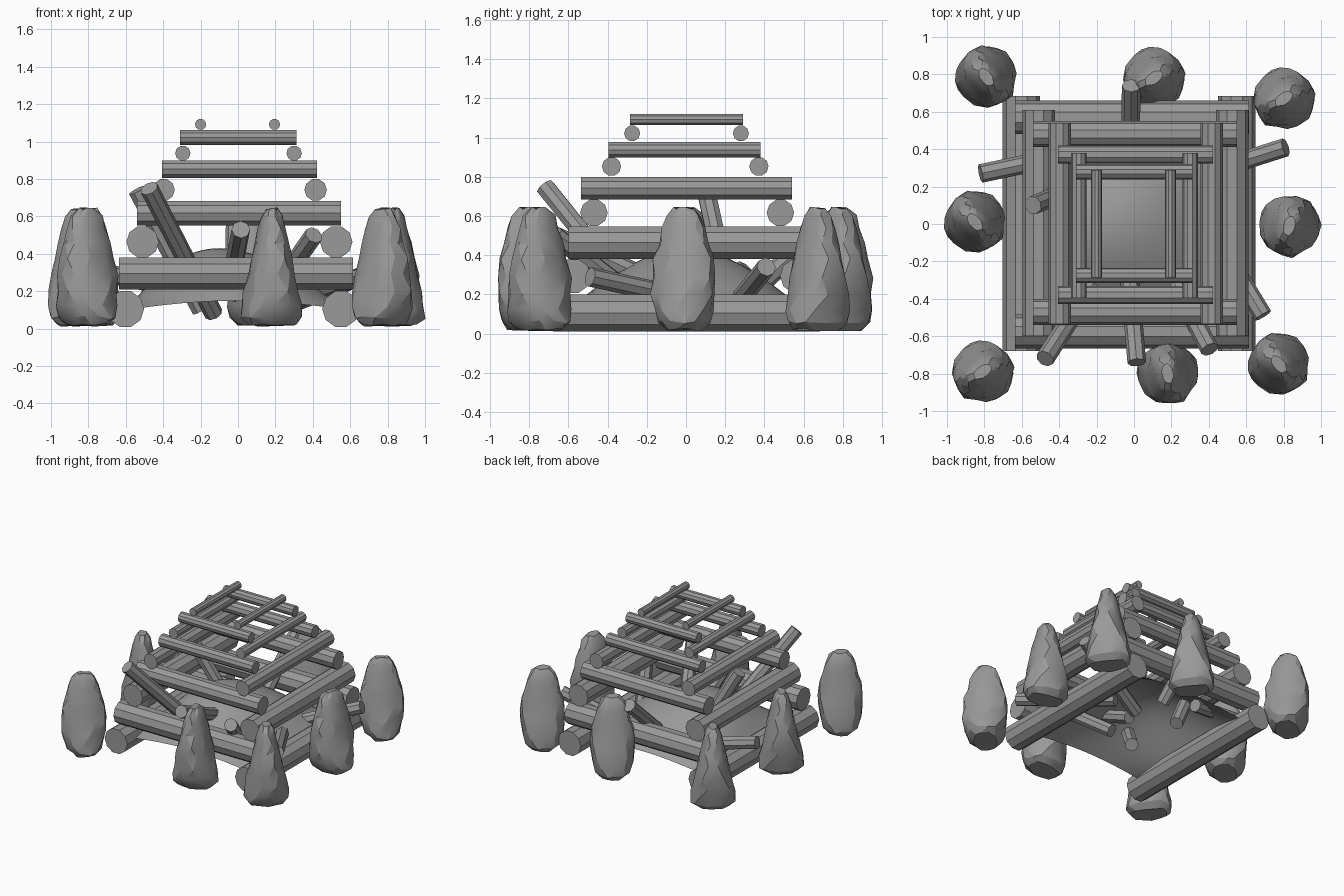
import bpy, bmesh, math, random
from mathutils import Vector

if "Cube" in bpy.data.objects:
    bpy.data.objects.remove(bpy.data.objects["Cube"], do_unlink=True)

grey = bpy.data.materials.new("plain_grey")
grey.use_nodes = True
shade = (0.32, 0.32, 0.32, 1)
grey.diffuse_color = shade
grey.node_tree.nodes["Principled BSDF"].inputs["Base Color"].default_value = shade


def finish(bm, name, smooth_angle=None):
    bmesh.ops.recalc_face_normals(bm, faces=bm.faces)
    mesh = bpy.data.meshes.new(name)
    bm.to_mesh(mesh)
    bm.free()
    mesh.materials.append(grey)
    obj = bpy.data.objects.new(name, mesh)
    bpy.context.collection.objects.link(obj)
    if smooth_angle:
        bpy.ops.object.select_all(action='DESELECT')
        obj.select_set(True)
        bpy.context.view_layer.objects.active = obj
        bpy.ops.object.shade_smooth_by_angle(angle=math.radians(smooth_angle))


def log(name, start, end, radius, sides=10):
    """Flat-sided log between two points, with a flat facet on top."""
    a, b = Vector(start), Vector(end)
    along = (b - a).normalized()
    side = along.cross(Vector((0, 0, 1))).normalized()
    up = side.cross(along)
    bm = bmesh.new()
    rings = []
    for p in (a, b):
        rings.append([bm.verts.new(p + radius * (side * math.cos(t) + up * math.sin(t)))
                      for t in (2 * math.pi * i / sides for i in range(sides))])
    for i in range(sides):
        j = (i + 1) % sides
        bm.faces.new((rings[0][i], rings[0][j], rings[1][j], rings[1][i]))
    for r in rings:
        bm.faces.new(r)
    finish(bm, name)


# Crossed log stack: height, radius, two positions across, start and end along
levels = [
    (0.105, 0.10, -0.602, 0.55, -0.68, 0.685),
    (0.294, 0.09, -0.575, 0.57, -0.635, 0.615),
    (0.464, 0.087, -0.51, 0.525, -0.60, 0.61),
    (0.617, 0.07, -0.47, 0.482, -0.54, 0.55),
    (0.742, 0.06, -0.398, 0.415, -0.535, 0.54),
    (0.853, 0.049, -0.38, 0.372, -0.405, 0.422),
    (0.938, 0.041, -0.295, 0.30, -0.395, 0.38),
    (1.022, 0.041, -0.275, 0.28, -0.31, 0.312),
    (1.092, 0.03, -0.20, 0.195, -0.285, 0.29),
]
for n, (z, r, low, high, s, e) in enumerate(levels):
    for tag, across in (("a", low), ("b", high)):
        if n % 2 == 0:
            log(f"stack_log_{n}{tag}", (across, s, z), (across, e, z), r)
        else:
            log(f"stack_log_{n}{tag}", (s, across, z), (e, across, z), r)

# Kindling leaning in towards the middle: outer end, inner end
kindling = [
    ((-0.475, -0.72, 0.75), (-0.13, -0.18, 0.08)),
    ((-0.54, 0.10, 0.74), (-0.20, 0.24, 0.10)),
    ((-0.015, 0.74, 0.58), (-0.02, 0.30, 0.18)),
    ((-0.82, 0.27, 0.32), (-0.25, 0.39, 0.20)),
    ((0.015, -0.74, 0.53), (-0.04, -0.10, 0.24)),
    ((0.81, 0.41, 0.34), (0.15, 0.20, 0.08)),
    ((0.405, -0.67, 0.50), (0.11, -0.12, 0.08)),
    ((0.69, -0.49, 0.29), (0.30, 0.15, 0.15)),
]
for n, (outer, inner) in enumerate(kindling):
    log(f"kindling_{n}", outer, inner, 0.05, 8)

# Ash mound: an open sheet bulging in the middle
bm = bmesh.new()
bmesh.ops.create_grid(bm, x_segments=20, y_segments=20, size=0.57)
for v in bm.verts:
    bulge = math.cos(math.pi / 2 * v.co.x / 0.6) * math.cos(math.pi / 2 * v.co.y / 0.63)
    v.co.x -= 0.1 * bulge
    v.co.z = 0.10 + 0.33 * bulge
finish(bm, "ash_mound", 60)

# Standing stones: height, half width on the tapered axis, half width on the broad axis
stone_profile = [(0.02, 0.13, 0.085), (0.06, 0.168, 0.125), (0.12, 0.165, 0.145),
                 (0.20, 0.145, 0.157), (0.29, 0.122, 0.16), (0.38, 0.105, 0.15),
                 (0.46, 0.088, 0.13), (0.54, 0.07, 0.107), (0.60, 0.055, 0.085),
                 (0.64, 0.03, 0.05)]


def squared(value):
    """Pushes a sine or cosine outwards so a round section turns boxy."""
    return math.copysign(abs(value) ** 0.85, value)


def stone(name, x, y, turn):
    random.seed(11)
    bm = bmesh.new()
    sides, rings = 12, []
    ridges = [random.uniform(0.95, 1.07) for _ in range(sides)]
    for k, (z, wide, deep) in enumerate(stone_profile):
        ring = []
        for i in range(sides):
            t = 2 * math.pi * (i + 0.5 * (k % 2) + random.uniform(-0.15, 0.15)) / sides
            f = ridges[i] * random.uniform(0.96, 1.04)
            px, py = wide * f * squared(math.cos(t)), deep * f * squared(math.sin(t))
            pz = z + random.uniform(-0.008, 0.008)
            ring.append(bm.verts.new((
                x + px * math.cos(turn) - py * math.sin(turn),
                y + px * math.sin(turn) + py * math.cos(turn), pz)))
        rings.append(ring)
    for k in range(len(rings) - 1):
        lo, hi = rings[k], rings[k + 1]
        for i in range(sides):
            j = (i + 1) % sides
            if k % 2 == 0:
                bm.faces.new((lo[i], lo[j], hi[i]))
                bm.faces.new((lo[j], hi[j], hi[i]))
            else:
                bm.faces.new((lo[i], hi[j], hi[i]))
                bm.faces.new((lo[i], lo[j], hi[j]))
    bm.faces.new(rings[0])
    bm.faces.new(rings[-1])
    finish(bm, name, 20)


stones = [(-0.79, 0.785, 35), (0.105, 0.78, -55), (0.80, 0.67, -55), (-0.85, 0.01, 40),
          (0.83, -0.01, -15), (-0.81, -0.79, -55), (0.18, -0.80, 10), (0.775, -0.75, 40)]
for n, (x, y, turn) in enumerate(stones):
    stone(f"ring_stone_{n}", x, y, math.radians(turn))
